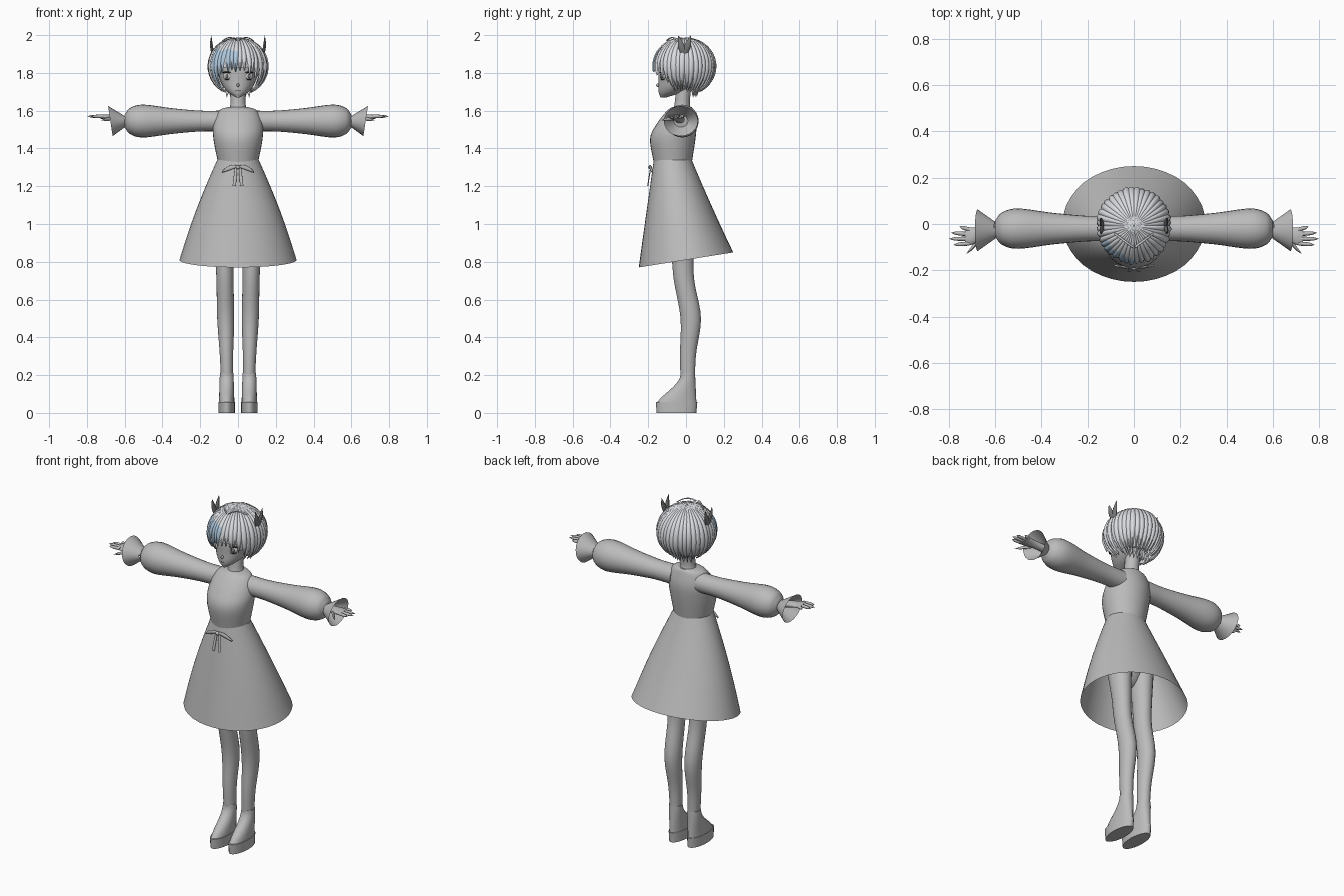
import bpy, bmesh, math, random
from math import sin, cos, pi, tau, radians
from mathutils import Vector, Matrix

random.seed(4)
if "Cube" in bpy.data.objects:
    bpy.data.objects.remove(bpy.data.objects["Cube"])
made = []


def material(name, red, green, blue):
    mat = bpy.data.materials.new(name)
    mat.use_nodes = True
    mat.diffuse_color = (red, green, blue, 1)
    shader = mat.node_tree.nodes["Principled BSDF"]
    shader.inputs["Base Color"].default_value = mat.diffuse_color
    return mat


GREY = material("plain_grey", .5, .5, .5)
HAIR = material("silver_hair", .7, .72, .75)
BLUE = material("pale_blue_hair", .42, .57, .72)
DARK = material("dark_grey", .2, .2, .2)
LASH = material("lash_black", .05, .05, .05)
EYE = material("eye_grey", .6, .6, .6)


def finish(name, bm, materials, mirror=False, closed=True):
    if closed:
        bmesh.ops.recalc_face_normals(bm, faces=bm.faces[:])
    mesh = bpy.data.meshes.new(name)
    bm.to_mesh(mesh)
    bm.free()
    for mat in materials:
        mesh.materials.append(mat)
    part = bpy.data.objects.new(name, mesh)
    bpy.context.collection.objects.link(part)
    if mirror:
        part.modifiers.new("Mirror", "MIRROR").use_mirror_merge = False
    made.append(part)


def steps(count):
    return [i / count for i in range(count + 1)]


def spline(rings, sub=5):
    # Smooth interpolation through all the cross-sections
    points = [Vector(ring) for ring in rings]
    points = [2 * points[0] - points[1]] + points + [2 * points[-1] - points[-2]]
    result = []
    for before, start, end, after in zip(points, points[1:], points[2:], points[3:]):
        tangent_in, tangent_out = (end - before) / 2, (after - start) / 2
        for t in steps(sub)[:-1]:
            blend = t * t * (3 - 2 * t)
            result.append(start.lerp(end, blend) + tangent_in * t * (1 - t) ** 2
                          - tangent_out * t * t * (1 - t))
    return result + [points[-2]]


def loft(name, rings, mat=GREY, axis="z", sides=24, cap=True, mirror=False, warp=None):
    # Each ring is centre x, y, z and two radii across the axis
    bm = bmesh.new()
    rows = []
    for x, y, z, a, b in spline(rings):
        row = []
        for t in steps(sides)[:-1]:
            u, v = a * cos(tau * t), b * sin(tau * t)
            co = Vector((x + u, y + v, z) if axis == "z" else (x, y + u, z + v))
            row.append(bm.verts.new(warp(co) if warp else co))
        rows.append(row)
    for low, high in zip(rows, rows[1:]):
        for i in range(sides):
            bm.faces.new((low[i - 1], low[i], high[i], high[i - 1]))
    if cap:
        bm.faces.new(rows[0])
        bm.faces.new(rows[-1])
    finish(name, bm, [mat], mirror)


def blob(name, centre, size, mat=GREY, turn=0, mirror=False):
    bm = bmesh.new()
    place = (Matrix.Translation(centre) @ Matrix.Rotation(turn, 4, "Z")
             @ Matrix.Diagonal((*size, 1)))
    bmesh.ops.create_uvsphere(bm, u_segments=16, v_segments=10, radius=1, matrix=place)
    finish(name, bm, [mat], mirror)


# Bodice, neck and hips
loft("bodice", [(0, -.07, 1.32, .105, .1), (0, -.07, 1.45, .13, .12),
                (0, -.05, 1.53, .13, .105), (0, -.03, 1.6, .1, .07),
                (0, -.02, 1.62, .05, .05)], sides=32)
loft("neck", [(0, -.02, 1.6, .05, .05), (0, -.02, 1.64, .04, .04), (0, -.01, 1.74, .04, .04)])
blob("hips", (0, -.05, 1.12), (.13, .09, .2))


# Skirt, with the hem rising from front to back
def tilt_hem(co):
    co.z += .3 * co.y * (1.34 - co.z)
    return co


loft("skirt", [(0, .07 * t - .07, 1.34 - .53 * t, .11 + .2 * t + .012 * sin(pi * t), .1 + .15 * t)
               for t in steps(5)], sides=40, cap=False, warp=tilt_hem)

# Waist bow
blob("bow_knot", (0, -.19, 1.3), (.012, .01, .01))
loft("bow_loop", [(.085 * t, .012 * t * t - .19, 1.305 - .03 * t * t, .005,
                   .012 * sin(pi * (.1 + .8 * t))) for t in steps(4)],
     axis="x", sides=12, mirror=True)
loft("bow_tail", [(.01, -.187, 1.3, .007, .003), (.02, -.203, 1.2, .009, .003)],
     sides=10, mirror=True)

# Puffed sleeves and flared cuffs
sleeve_radius = {.08: .055, .2: .055, .35: .068, .5: .087, .57: .07, .6: .035}
loft("sleeve", [(x, -.02, 1.545, r, r) for x, r in sleeve_radius.items()],
     axis="x", mirror=True)


def slant(co):
    co.x += .15 * (co.z - 1.54)
    return co


loft("cuff", [(.6 + .075 * t, -.027, 1.545, .037 + .053 * t, .03 + .05 * t) for t in steps(2)],
     axis="x", cap=False, mirror=True, warp=slant)

# Hands with spread fingers
loft("palm", [(.58, -.03, 1.55, .025, .02), (.65, -.04, 1.56, .025, .018),
              (.7, -.052, 1.567, .037, .014), (.73, -.054, 1.568, .036, .01)],
     axis="x", mirror=True)
for i, name in enumerate(("index", "middle", "ring", "little")):
    tip = .8 - .014 * (i - 1.2) ** 2
    loft(name + "_finger", [(.71 + (tip - .71) * t, .02 * i - .084 + .006 * (i - 1) * t, 1.57,
                             .009 * (1 - t ** 5), .009 * (1 - t ** 5)) for t in steps(4)],
         axis="x", sides=10, mirror=True)
loft("thumb", [(.65 + .075 * t, -.05 - .08 * t, 1.56 - .01 * t, .012 * (1 - t ** 4),
                .01 * (1 - t ** 4)) for t in steps(4)], axis="x", sides=10, mirror=True)

# Legs, given as height, depth and radius
leg_shape = ((.1, .01, .03), (.3, .01, .035), (.5, .025, .045),
             (.7, -.01, .045), (.85, -.02, .05), (1.1, -.04, .07))
loft("leg", [(.055 + .02 * z, y, z, r, 1.2 * r) for z, y, r in leg_shape], mirror=True)


# Platform shoes: the heel stays upright while the toe slopes back to the ankle
def shoe_ring(t):
    heel, toe = .055 - .007 * t, .125 * sin(pi * t / 2) ** 1.3 - .153
    return (.06, (heel + toe) / 2, .055 + .155 * t, .041 - .005 * t, (heel - toe) / 2)


loft("shoe_sole", [(.06, -.05, 0, .043, .105), (.06, -.05, .058, .043, .11)], mirror=True)
loft("shoe_upper", [shoe_ring(t) for t in steps(6)], mirror=True)

# Head and face
loft("head", [(0, -.12, 1.67, .01, .015), (0, -.08, 1.7, .055, .065), (0, -.045, 1.75, .09, .1),
              (0, -.01, 1.85, .118, .13), (0, 0, 1.95, .07, .08)], sides=32)
blob("nose", (0, -.146, 1.735), (.007, .012, .01))
blob("mouth", (0, -.142, 1.705), (.016, .004, .002), LASH)
for name, height, size, mat in (("eye", 1.783, (.025, .012, .02), EYE),
                                ("pupil", 1.783, (.01, .018, .014), DARK),
                                ("upper_lash", 1.803, (.03, .015, .004), LASH),
                                ("lower_lash", 1.765, (.018, .012, .002), LASH)):
    blob(name, (.056, -.122, height), size, mat, turn=.4, mirror=True)


# Hair: a cap and overlapping locks on one dome, measured from the crown
def dome(around, down, lift=0):
    return Vector(((.151 + lift) * sin(down) * sin(around),
                   -.008 - (.156 + lift) * sin(down) * cos(around),
                   1.835 + (.15 + lift / 2) * cos(down)))


def hair_end(around):
    # Fringe is short in front, the rest reaches the nape
    front = cos(around)
    return radians(103 if front > .8 else 118 if front > .64 else 143 if front > 0 else 150)


def grid(bm, rows, rule=lambda centre: 0):
    rows = [[bm.verts.new(co) for co in row] for row in rows]
    for upper, lower in zip(rows, rows[1:]):
        for a, b, c, d in zip(upper, lower, lower[1:], upper[1:]):
            face = bm.faces.new((a, b, c, d))
            face.material_index = rule(face.calc_center_median())


bm = bmesh.new()
grid(bm, [[dome(tau * s, .02 + (hair_end(tau * s) - .2) * t) for s in steps(72)]
          for t in steps(16)])
finish("hair_cap", bm, [HAIR], closed=False)

bm = bmesh.new()
COUNT = 40
for i in range(COUNT):
    around = tau * (i + .5) / COUNT
    end = hair_end(around) + random.uniform(-.12, .1)
    lift, sway = random.uniform(.001, .007), random.uniform(-.05, .05)
    streak = sin(around) < 0 and cos(around) > .5
    rows = []
    for t in steps(14):
        half = 1.2 * pi / COUNT * min(1, max(.01, 3 * (1 - t))) ** .6
        rows.append([dome(around + sway * t * t + half * u, .07 + (end - .07) * t,
                          lift + .008 * (1 - u * u) * min(1, 4 * t))
                     for u in (-1, -.5, 0, .5, 1)])
    grid(bm, rows, lambda centre: int(streak and centre.z < 1.92))
finish("hair_locks", bm, [HAIR, BLUE], closed=False)

# Two thin strands arching from the parting
loft("parting_strand", [(.005 + .08 * t, .06 * t - .1, 1.96 + .027 * sin(pi * (.15 + .75 * t)),
                         .006, .003) for t in steps(4)], HAIR, "x", 8, mirror=True)

# Nape wisps
for i in range(-3, 4):
    x, y = .018 * i, .065 - .007 * abs(i)
    loft("nape_wisp", [(x * (1 + .1 * t), y - .01 * t, 1.73 - .06 * t, .012 * (1 - t * t),
                        .008 * (1 - t * t)) for t in steps(3)], HAIR, sides=8)

# Pointed head ornaments, two leaves on each side
for name, lean in (("front", -.03), ("back", .035)):
    loft(name + "_ornament", [(.132 + .01 * sin(2 * t), lean * t - .01, 1.89 + .108 * t,
                               .008 * sin(pi * (.2 + .79 * t)), .018 * sin(pi * (.2 + .79 * t)))
                              for t in steps(5)], DARK, sides=12, mirror=True)

# Smooth shading that keeps edges sharp
for part in bpy.context.selected_objects:
    part.select_set(False)
for part in made:
    part.select_set(True)
bpy.context.view_layer.objects.active = made[0]
bpy.ops.object.shade_smooth_by_angle(angle=radians(40))
